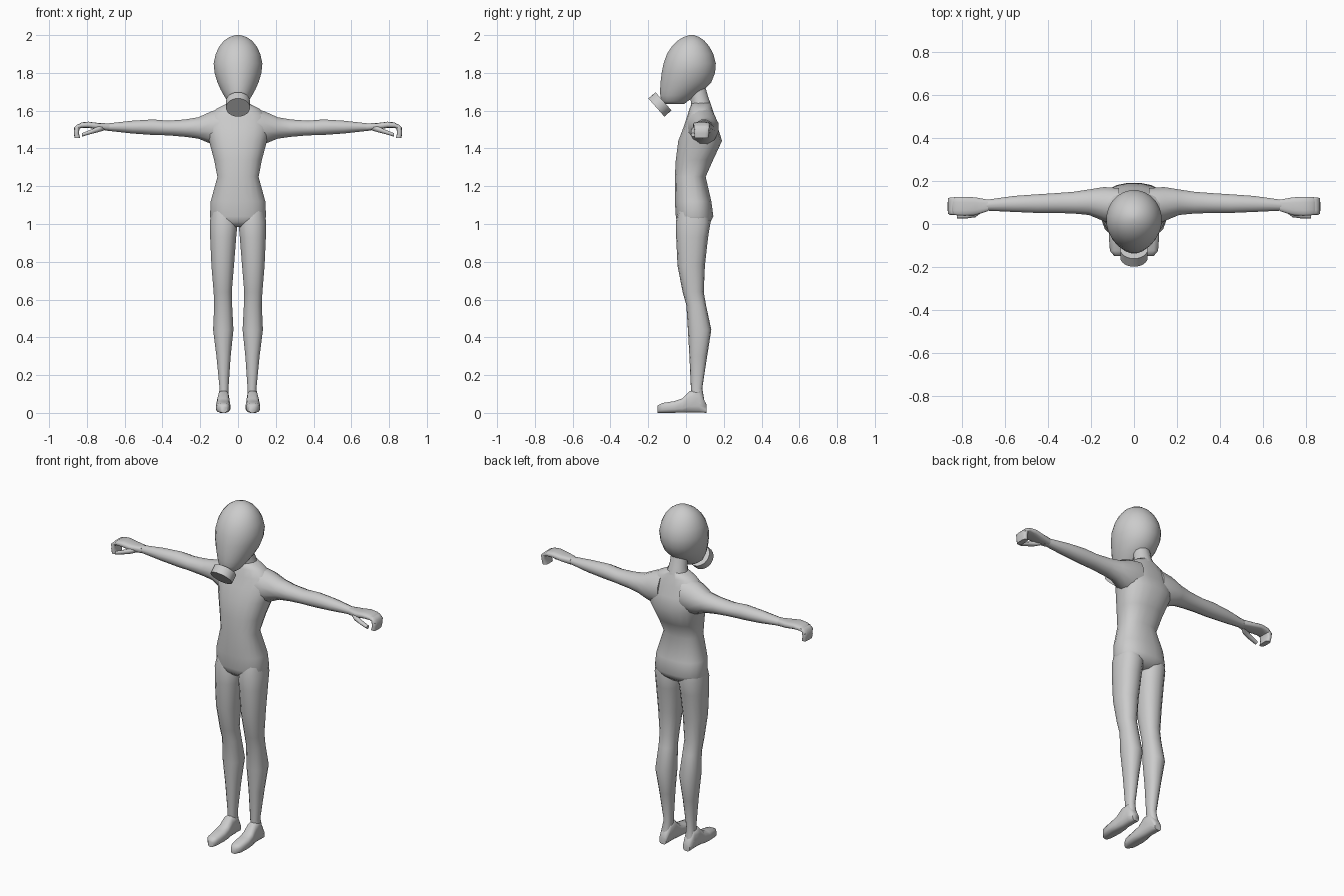
import bpy, bmesh, math
from mathutils import Vector

grey = bpy.data.materials.new("plain grey")
grey.diffuse_color = (0.6, 0.6, 0.6, 1)


def finish(name, bm, mirror, angle):
    bmesh.ops.recalc_face_normals(bm, faces=bm.faces)
    me = bpy.data.meshes.new(name)
    bm.to_mesh(me)
    bm.free()
    me.materials.append(grey)
    me.polygons.foreach_set("use_smooth", [True] * len(me.polygons))
    me.set_sharp_from_angle(angle=math.radians(angle))
    ob = bpy.data.objects.new(name, me)
    bpy.context.collection.objects.link(ob)
    if mirror:
        ob.modifiers.new("mirror", 'MIRROR').use_mirror_merge = False
    return ob


def loft(name, rings, axis='z', sides=16, power=2.0, mirror=False, angle=65):
    """Skin rounded sections: (position, min u, max u, min v, max v)."""
    bm = bmesh.new()
    loops = []
    for pos, u0, u1, v0, v1 in rings:
        loop = []
        for i in range(sides):
            a = 2 * math.pi * (i + 0.5) / sides
            c, s = math.cos(a), math.sin(a)
            u = (u0 + u1) / 2 + (u1 - u0) / 2 * math.copysign(abs(c) ** (2 / power), c)
            v = (v0 + v1) / 2 + (v1 - v0) / 2 * math.copysign(abs(s) ** (2 / power), s)
            co = {'z': (u, v, pos), 'x': (pos, u, v), 'y': (u, pos, v)}[axis]
            loop.append(bm.verts.new(co))
        loops.append(loop)
    for a, b in zip(loops, loops[1:]):
        for i in range(sides):
            j = (i + 1) % sides
            bm.faces.new((a[i], a[j], b[j], b[i]))
    bm.faces.new(loops[0])
    bm.faces.new(loops[-1])
    return finish(name, bm, mirror, angle)


# Head: egg with the chin pulled forward
loft("head", [
    (1.635, -0.035, 0.035, -0.115, -0.01), (1.65, -0.055, 0.055, -0.13, 0.01),
    (1.68, -0.075, 0.075, -0.137, 0.055), (1.71, -0.092, 0.092, -0.138, 0.095),
    (1.75, -0.11, 0.11, -0.136, 0.135), (1.80, -0.125, 0.125, -0.13, 0.155),
    (1.85, -0.13, 0.13, -0.12, 0.159), (1.90, -0.119, 0.119, -0.102, 0.146),
    (1.94, -0.1, 0.1, -0.076, 0.124), (1.97, -0.075, 0.075, -0.046, 0.098),
    (1.99, -0.045, 0.045, -0.013, 0.07), (2.0, -0.012, 0.012, 0.018, 0.042),
], sides=24)

# Filter canister at the mouth
bm = bmesh.new()
bmesh.ops.create_cone(bm, cap_ends=True, segments=24, radius1=0.064, radius2=0.064, depth=0.05)
can = finish("mouth_canister", bm, False, 40)
can.location = (0, -0.138, 1.633)
can.rotation_euler = Vector((0, -0.75, -0.66)).to_track_quat('Z', 'Y').to_euler()

# Neck leaning forward
loft("neck", [
    (1.56, -0.075, 0.075, 0.03, 0.15), (1.63, -0.06, 0.06, 0.025, 0.135),
    (1.67, -0.05, 0.05, 0.022, 0.12), (1.74, -0.048, 0.048, 0.01, 0.1),
], sides=12)

# Torso from hips to collar
loft("torso", [
    (0.985, -0.08, 0.08, -0.02, 0.1), (1.01, -0.14, 0.14, -0.048, 0.13),
    (1.04, -0.15, 0.15, -0.055, 0.146), (1.12, -0.146, 0.146, -0.06, 0.135),
    (1.25, -0.11, 0.11, -0.06, 0.105), (1.34, -0.128, 0.128, -0.055, 0.145),
    (1.44, -0.155, 0.155, -0.042, 0.192), (1.51, -0.17, 0.17, -0.015, 0.17),
    (1.57, -0.155, 0.155, 0.005, 0.153), (1.61, -0.115, 0.115, 0.018, 0.14),
    (1.64, -0.055, 0.055, 0.03, 0.13),
], sides=20, power=2.4)

# Arms, held straight out
loft("arms", [
    (0.07, 0.0, 0.17, 1.41, 1.62), (0.14, 0.01, 0.175, 1.42, 1.60),
    (0.21, 0.04, 0.163, 1.45, 1.567), (0.28, 0.047, 0.152, 1.46, 1.555),
    (0.37, 0.05, 0.145, 1.468, 1.548), (0.45, 0.05, 0.14, 1.47, 1.555),
    (0.56, 0.055, 0.132, 1.478, 1.548), (0.70, 0.062, 0.112, 1.494, 1.532),
], axis='x', sides=12, mirror=True)

# Hands: flat palm, bent fingers, thumb
loft("palms", [
    (0.68, 0.06, 0.114, 1.493, 1.533), (0.74, 0.04, 0.125, 1.5, 1.535),
    (0.79, 0.037, 0.128, 1.508, 1.542), (0.83, 0.04, 0.127, 1.508, 1.538),
    (0.866, 0.045, 0.122, 1.495, 1.513),
], axis='x', sides=12, power=3, mirror=True)
loft("fingers", [
    (1.455, 0.835, 0.866, 0.045, 0.118), (1.48, 0.842, 0.869, 0.043, 0.122),
    (1.51, 0.838, 0.868, 0.042, 0.124), (1.528, 0.825, 0.85, 0.045, 0.122),
], sides=12, power=3.5, mirror=True)
loft("thumbs", [
    (0.70, 0.06, 0.09, 1.497, 1.525), (0.74, 0.03, 0.065, 1.485, 1.518),
    (0.78, 0.025, 0.055, 1.475, 1.5), (0.825, 0.025, 0.05, 1.462, 1.482),
], axis='x', sides=8, mirror=True)

# Legs from hip to ankle
loft("legs", [
    (0.05, 0.05, 0.108, 0.03, 0.1), (0.13, 0.05, 0.098, 0.026, 0.086),
    (0.30, 0.038, 0.115, 0.018, 0.112), (0.44, 0.023, 0.133, 0.01, 0.134),
    (0.57, 0.03, 0.127, 0.002, 0.106), (0.64, 0.032, 0.13, -0.018, 0.094),
    (0.78, 0.02, 0.142, -0.045, 0.1), (0.93, 0.008, 0.149, -0.052, 0.117),
    (1.01, 0.0, 0.151, -0.054, 0.13), (1.07, 0.02, 0.14, -0.04, 0.12),
], sides=14, power=2.3, mirror=True)

# Feet, tapered towards the toes
loft("feet", [
    (-0.15, 0.058, 0.092, 0.0, 0.04), (-0.125, 0.045, 0.113, 0.0, 0.053),
    (-0.06, 0.04, 0.118, 0.0, 0.063), (-0.02, 0.042, 0.115, 0.0, 0.077),
    (0.02, 0.046, 0.108, 0.0, 0.118), (0.07, 0.046, 0.108, 0.0, 0.12),
    (0.108, 0.055, 0.1, 0.0, 0.045),
], axis='y', sides=12, power=3, mirror=True)
